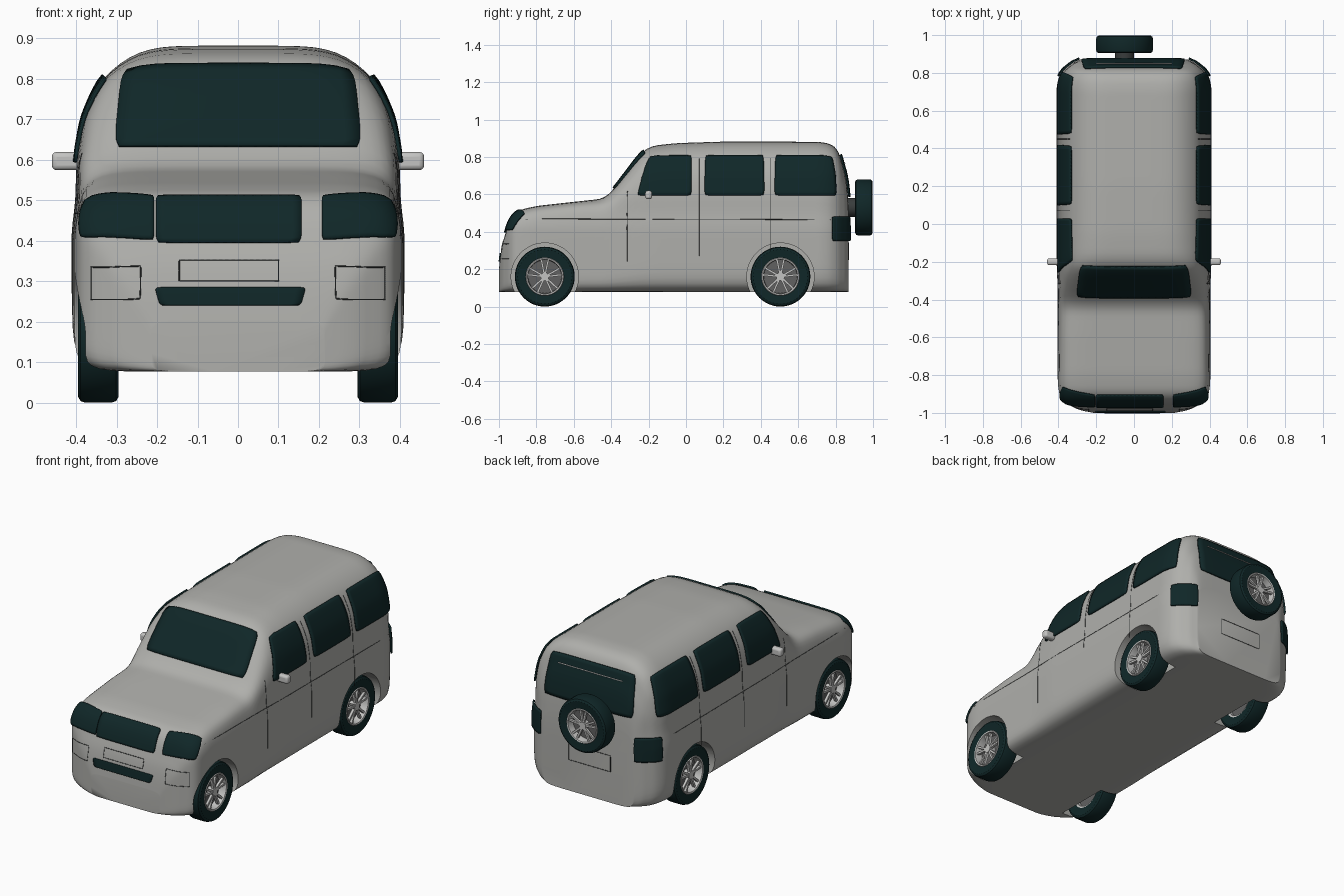
import bpy, bmesh, math
from mathutils import Vector, Matrix
from mathutils.bvhtree import BVHTree

if "Cube" in bpy.data.objects:
    bpy.data.objects.remove(bpy.data.objects["Cube"], do_unlink=True)


def material(name, rgb, rough=0.5):
    m = bpy.data.materials.new(name)
    m.use_nodes = True
    m.diffuse_color = (*rgb, 1)
    node = next(n for n in m.node_tree.nodes if n.type == 'BSDF_PRINCIPLED')
    node.inputs["Base Color"].default_value = (*rgb, 1)
    node.inputs["Roughness"].default_value = rough
    return m


PAINT = material("warm_grey_paint", (0.43, 0.43, 0.41))
DARK = material("dark_teal_glass_and_rubber", (0.005, 0.02, 0.021))
SILVER = material("silver_metal", (0.55, 0.55, 0.54))
SHADE = material("brake_grey", (0.12, 0.12, 0.12))
SEAM = material("seam_grey", (0.04, 0.045, 0.045))


def add_object(name, data, *mats):
    ob = bpy.data.objects.new(name, data)
    bpy.context.collection.objects.link(ob)
    for m in mats:
        data.materials.append(m)
    return ob


def mesh_object(name, bm, *mats):
    me = bpy.data.meshes.new(name)
    bm.to_mesh(me)
    bm.free()
    return add_object(name, me, *mats)


def smooth(ob, degrees=40):
    bpy.ops.object.select_all(action='DESELECT')
    ob.select_set(True)
    bpy.context.view_layer.objects.active = ob
    bpy.ops.object.shade_smooth_by_angle(angle=math.radians(degrees))


def loft(bm, rings, closed=False, mat=0):
    """Skin closed rings of points; cap the ends unless closed."""
    rows = [[bm.verts.new(p) for p in ring] for ring in rings]
    n = len(rows[0])
    pairs = list(zip(rows, rows[1:])) + ([(rows[-1], rows[0])] if closed else [])
    for a, b in pairs:
        for i in range(n):
            j = (i + 1) % n
            bm.faces.new((a[i], a[j], b[j], b[i])).material_index = mat
    if not closed:
        bm.faces.new(rows[0])
        bm.faces.new(rows[-1])


def lerp_keys(keys, t):
    if t <= keys[0][0]:
        return keys[0][1]
    for (a, va), (b, vb) in zip(keys, keys[1:]):
        if t <= b:
            return va + (vb - va) * (t - a) / (b - a)
    return keys[-1][1]


def soft(keys, y):
    """Key interpolation with rounded-off corners."""
    h = max(0, min(0.035, y + 1, 0.87 - y))
    return sum(lerp_keys(keys, y + h * k / 4) for k in range(-4, 5)) / 9


# Body shell: top line, plan width along y, side width along z
TOP = [(-1, .2), (-.99, .3), (-.97, .41), (-.94, .475), (-.9, .515), (-.8, .538), (-.6, .56),
       (-.44, .577), (-.4, .61), (-.23, .835), (-.18, .86), (-.05, .874), (.2, .882), (.72, .881),
       (.79, .865), (.825, .83), (.85, .74), (.865, .62), (.87, .5)]
PLAN = [(-1, .52), (-.985, .7), (-.96, .88), (-.93, .95), (-.85, .985), (-.35, .985), (-.2, 1),
        (.74, 1), (.8, .95), (.84, .86), (.87, .7)]
SIDE = [(.08, .41), (.42, .41), (.5, .4), (.6, .398), (.7, .382), (.8, .35), (.88, .3)]
CORNER = [(-.6, 8), (-.3, 6)]
BOTTOM = 0.077


def section(y, m=22):
    square = [(1, -1 + 2 * i / m) for i in range(m)]
    for _ in range(3):
        square += [(-q, p) for p, q in square[-m:]]
    top, width = soft(TOP, y), soft(PLAN, y)
    ring = []
    for p, q in square:
        n = lerp_keys(CORNER, y) if q > 0 else 10
        k = (abs(p) ** n + abs(q) ** n) ** (-1 / n)
        z = BOTTOM + (top - BOTTOM) * (q * k + 1) / 2
        ring.append((p * k * width * lerp_keys(SIDE, z), y, z))
    return ring


bm = bmesh.new()
N = 100
loft(bm, [section(-.065 - .935 * math.cos(math.pi * i / N)) for i in range(N + 1)])
bmesh.ops.recalc_face_normals(bm, faces=bm.faces)
SURFACE = BVHTree.FromBMesh(bm)
body = mesh_object("body_shell", bm, PAINT)

# Wheel wells cut out of the body
AXLES = {"front": -.755, "rear": .505}
bm = bmesh.new()
for y in AXLES.values():
    for s in (-1, 1):
        bmesh.ops.create_cone(bm, cap_ends=True, segments=64, radius1=.18, radius2=.18, depth=.24,
                              matrix=Matrix.Translation((s * .39, y, .16)) @ Matrix.Rotation(math.pi / 2, 4, 'Y'))
cutter = mesh_object("wheel_well_cutter", bm, PAINT)
cutter.hide_render = True
mod = body.modifiers.new("wheel_wells", 'BOOLEAN')
mod.operation, mod.solver, mod.object = 'DIFFERENCE', 'EXACT', cutter
bpy.context.view_layer.objects.active = body
bpy.ops.object.modifier_apply(modifier=mod.name)
bpy.data.objects.remove(cutter, do_unlink=True)
smooth(body)


def on_body(p, lift):
    co, normal, _, _ = SURFACE.find_nearest(p)
    return co + normal * lift, normal


def plate(name, corners, mat=DARK, lift=.01, nu=16, nv=12):
    """Thin rounded panel laid on the body between four corner points."""
    a, b, c, d = map(Vector, corners)
    bm = bmesh.new()
    rows = []
    for j in range(nv + 1):
        row = []
        for i in range(nu + 1):
            u, v = 2 * i / nu - 1, 2 * j / nv - 1
            s, t = (u * (1 - .035 * v ** 8) + 1) / 2, (v * (1 - .035 * u ** 8) + 1) / 2
            p, normal = on_body(a.lerp(b, s).lerp(d.lerp(c, s), t), lift)
            row.append(bm.verts.new(p))
        rows.append(row)
    for r, q in zip(rows, rows[1:]):
        for i in range(nu):
            bm.faces.new((r[i], r[i + 1], q[i + 1], q[i]))
    bm.normal_update()
    mid = list(bm.faces)[len(bm.faces) // 2]
    if mid.normal.dot(on_body(mid.calc_center_median(), 0)[1]) < 0:
        bmesh.ops.reverse_faces(bm, faces=bm.faces)
    ob = mesh_object(name, bm, mat)
    smooth(ob)
    sol = ob.modifiers.new("thickness", 'SOLIDIFY')
    sol.thickness, sol.offset = .009, -1
    return ob


def seam(name, points, cyclic=False, mat=SEAM, lift=0, radius=.0016):
    """Fine line following the body surface."""
    pts = [Vector(p) for p in points]
    if cyclic:
        pts.append(pts[0])
    path = [on_body(a.lerp(b, i / 16), lift)[0] for a, b in zip(pts, pts[1:]) for i in range(16)]
    path.append(on_body(pts[-1], lift)[0])
    cu = bpy.data.curves.new(name, 'CURVE')
    cu.dimensions, cu.bevel_depth, cu.bevel_resolution = '3D', radius, 0
    sp = cu.splines.new('POLY')
    sp.points.add(len(path) - 1)
    for pt, co in zip(sp.points, path):
        pt.co = (*co, 1)
    return add_object(name, cu, mat)


def box_outline(name, x0, x1, z0, z1, y):
    seam(name, [(x0, y, z0), (x1, y, z0), (x1, y, z1), (x0, y, z1)], cyclic=True)


# Front and rear glass, grilles
plate("windscreen", [(-.305, -.385, .63), (.305, -.385, .63), (.287, -.225, .835), (-.287, -.225, .835)])
plate("rear_window", [(-.28, .865, .585), (.27, .865, .585), (.255, .83, .815), (-.265, .83, .815)], lift=.014)
plate("grille", [(-.203, -.968, .395), (.157, -.968, .395), (.157, -.905, .512), (-.203, -.905, .512)])
plate("lower_grille", [(-.193, -.997, .24), (.155, -.997, .24), (.168, -.99, .285), (-.206, -.99, .285)], lift=.006)
seam("rear_wiper", [(-.2, .845, .765), (.2, .845, .765)], mat=SILVER, lift=.016, radius=.003)
box_outline("front_plate_outline", -.145, .1, .3, .355, -.985)
box_outline("rear_plate_outline", -.14, .12, .25, .34, .87)

# Paired side details
for s, side in ((1, "left"), (-1, "right")):
    for part, y0, y1, y2, y3 in (("front", -.262, .03, .03, -.195), ("middle", .098, .42, .415, .103),
                                 ("rear", .472, .815, .785, .478)):
        plate(f"{part}_{side}_window", [(s * .398, y0, .593), (s * .398, y1, .593),
                                        (s * .332, y2, .808), (s * .332, y3, .808)], lift=.011)
    plate(f"{side}_headlight", [(s * .207, -.967, .402), (s * .388, -.93, .408),
                                (s * .388, -.865, .51), (s * .207, -.91, .517)])
    plate(f"{side}_tail_light", [(s * .405, .785, .35), (s * .29, .875, .35),
                                 (s * .29, .875, .482), (s * .405, .785, .482)], lift=.013)
    seam(f"{side}_belt_line", [(s * .4, -.86, .47), (s * .41, .78, .465)])
    for k, (y, z0, z1) in enumerate(((-.315, .24, .62), (.07, .27, .8), (.45, .3, .8))):
        seam(f"{side}_door_line_{k + 1}", [(s * .41, y, z0), (s * .41, y, .47),
                                           (s * lerp_keys(SIDE, z1), y, z1)])
    box_outline(f"{side}_fog_light_outline", s * .24, s * .378, .255, .335, -.97)
    # Door mirror
    bm = bmesh.new()
    bmesh.ops.create_cube(bm, size=1, matrix=Matrix.Translation((s * .425, -.2, .597)) @ Matrix.Diagonal((.07, .036, .045, 1)))
    mirror = mesh_object(f"{side}_mirror", bm, SILVER)
    bev = mirror.modifiers.new("rounding", 'BEVEL')
    bev.width, bev.segments = .012, 3
    smooth(mirror)


def lathe(bm, profile, mat, steps=48):
    """Revolve a closed (radius, x) profile around the x axis."""
    angles = [2 * math.pi * i / steps for i in range(steps)]
    loft(bm, [[(x, r * math.cos(a), r * math.sin(a)) for r, x in profile] for a in angles], True, mat)


def disc(bm, radius, x, depth, mat):
    old = set(bm.faces)
    bmesh.ops.create_cone(bm, cap_ends=True, segments=32, radius1=radius, radius2=radius, depth=depth,
                          matrix=Matrix.Translation((x, 0, 0)) @ Matrix.Rotation(math.pi / 2, 4, 'Y'))
    for f in set(bm.faces) - old:
        f.material_index = mat


def wheel(name, loc, turn, scale=1):
    bm = bmesh.new()
    half = [(.1, .045), (.145, .05), (.156, .044), (.16, .032)]
    lathe(bm, half + [(r, -x) for r, x in reversed(half)], 0)
    lathe(bm, [(.103, .044), (.099, .049), (.092, .047), (.089, .03), (.089, -.04), (.102, -.044)], 1)
    disc(bm, .09, -.005, .02, 2)
    disc(bm, .022, .022, .04, 1)
    # Five pairs of spokes
    old = set(bm.faces)
    for k in range(5):
        for d in (-.2, .2):
            m = Matrix.Rotation(k * math.tau / 5 + d, 4, 'X') @ Matrix.Translation((.032, 0, .054))
            bmesh.ops.create_cube(bm, size=1, matrix=m @ Matrix.Diagonal((.014, .011, .078, 1)))
    for f in set(bm.faces) - old:
        f.material_index = 1
    bmesh.ops.recalc_face_normals(bm, faces=bm.faces)
    ob = mesh_object(name, bm, DARK, SILVER, SHADE)
    ob.location, ob.rotation_euler.z, ob.scale = loc, turn, (scale,) * 3
    smooth(ob, 35)


for end, y in AXLES.items():
    wheel(f"{end}_left_wheel", (.345, y, .16), 0)
    wheel(f"{end}_right_wheel", (-.345, y, .16), math.pi)

# Spare wheel and its mount on the tailgate
wheel("spare_wheel", (-.05, .951, .53), math.pi / 2, .94)
bm = bmesh.new()
disc(bm, .05, 0, .1, 0)
mount = mesh_object("spare_wheel_mount", bm, SEAM)
mount.location, mount.rotation_euler.z = (-.05, .895, .53), math.pi / 2
smooth(mount)
